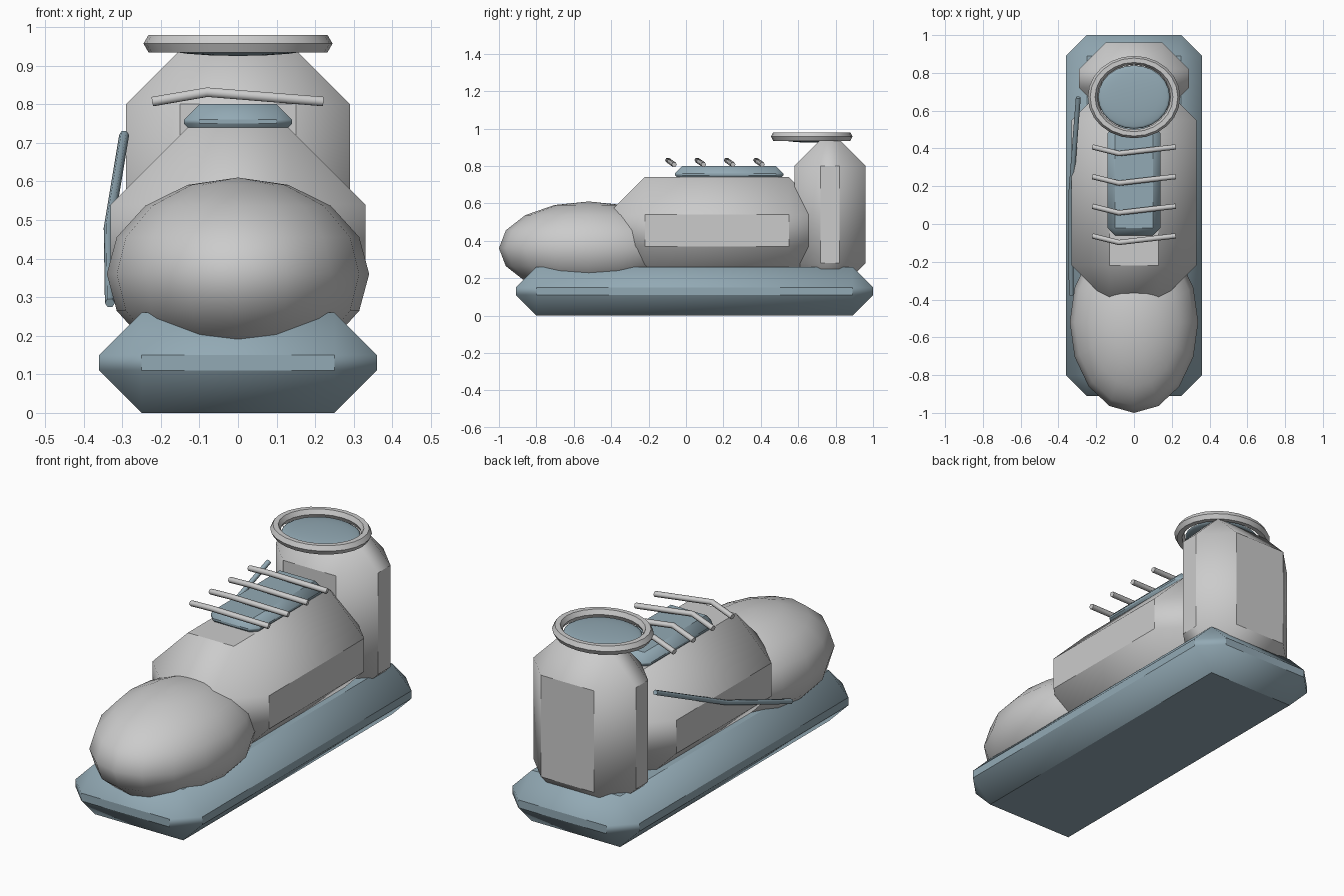
import bpy, bmesh
from math import radians

if "Cube" in bpy.data.objects:
    bpy.data.objects.remove(bpy.data.objects["Cube"])

BLUE = bpy.data.materials.new("slate_blue")
BLUE.diffuse_color = (0.29, 0.40, 0.46, 1)
BLUE.use_nodes = True
BLUE.node_tree.nodes["Principled BSDF"].inputs["Base Color"].default_value = BLUE.diffuse_color


def finish(obj, name, mat=None):
    obj.name = name
    if mat:
        obj.data.materials.append(mat)
    if obj.type == 'MESH':
        bpy.ops.object.select_all(action='DESELECT')
        obj.select_set(True)
        bpy.context.view_layer.objects.active = obj
        bpy.ops.object.shade_smooth_by_angle(angle=radians(40))
    return obj


def chamfered_box(name, lo, hi, width, mat=None):
    bm = bmesh.new()
    bmesh.ops.create_cube(bm, size=1)
    for v in bm.verts:
        v.co = [hi[i] if v.co[i] > 0 else lo[i] for i in range(3)]
    bmesh.ops.bevel(bm, geom=bm.edges[:], offset=width, segments=1,
                    affect='EDGES', profile=0.5)
    me = bpy.data.meshes.new(name)
    bm.to_mesh(me)
    bm.free()
    obj = bpy.data.objects.new(name, me)
    bpy.context.collection.objects.link(obj)
    return finish(obj, name, mat)


def ellipsoid(name, loc, radii, segs, rings, mat=None):
    bpy.ops.mesh.primitive_uv_sphere_add(segments=segs, ring_count=rings, radius=1, location=loc)
    obj = bpy.context.object
    obj.scale = radii
    return finish(obj, name, mat)


def tube(name, points, radius, mat=None):
    cu = bpy.data.curves.new(name, 'CURVE')
    cu.dimensions = '3D'
    cu.bevel_depth = radius
    cu.bevel_resolution = 1
    cu.use_fill_caps = True
    sp = cu.splines.new('POLY')
    sp.points.add(len(points) - 1)
    for p, co in zip(sp.points, points):
        p.co = (*co, 1)
    obj = bpy.data.objects.new(name, cu)
    bpy.context.collection.objects.link(obj)
    return finish(obj, name, mat)


# Sole and upper
chamfered_box("sole", (-0.36, -0.91, 0), (0.36, 1.0, 0.26), 0.11, BLUE)
chamfered_box("midfoot", (-0.33, -0.42, 0.17), (0.33, 0.75, 0.74), 0.20)
chamfered_box("heel", (-0.29, 0.58, 0.14), (0.29, 0.96, 0.94), 0.14)
ellipsoid("toe_cap", (0, -0.52, 0.36), (0.34, 0.48, 0.25), 16, 8)
chamfered_box("tongue", (-0.14, -0.06, 0.71), (0.14, 0.52, 0.80), 0.04, BLUE)

# Ankle opening: rim and dark inside
bpy.ops.mesh.primitive_torus_add(major_segments=24, minor_segments=6, major_radius=0.219,
                                 minor_radius=0.026, location=(0, 0.672, 0.957))
rim = bpy.context.object
rim.scale.y = 0.89
finish(rim, "collar_rim")
ellipsoid("collar_opening", (0, 0.672, 0.945), (0.19, 0.168, 0.02), 24, 8, BLUE)

# Laces
for i in range(4):
    y = -0.098 + i * 0.157
    tube(f"lace_{i + 1}", [(-0.22, y + 0.035, 0.807), (-0.08, y, 0.831),
                           (0.22, y + 0.035, 0.807)], 0.014)

# Side stripe on the left
tube("side_stripe", [(-0.295, 0.67, 0.72), (-0.335, 0.15, 0.48), (-0.332, -0.375, 0.285)],
     0.013, BLUE)
